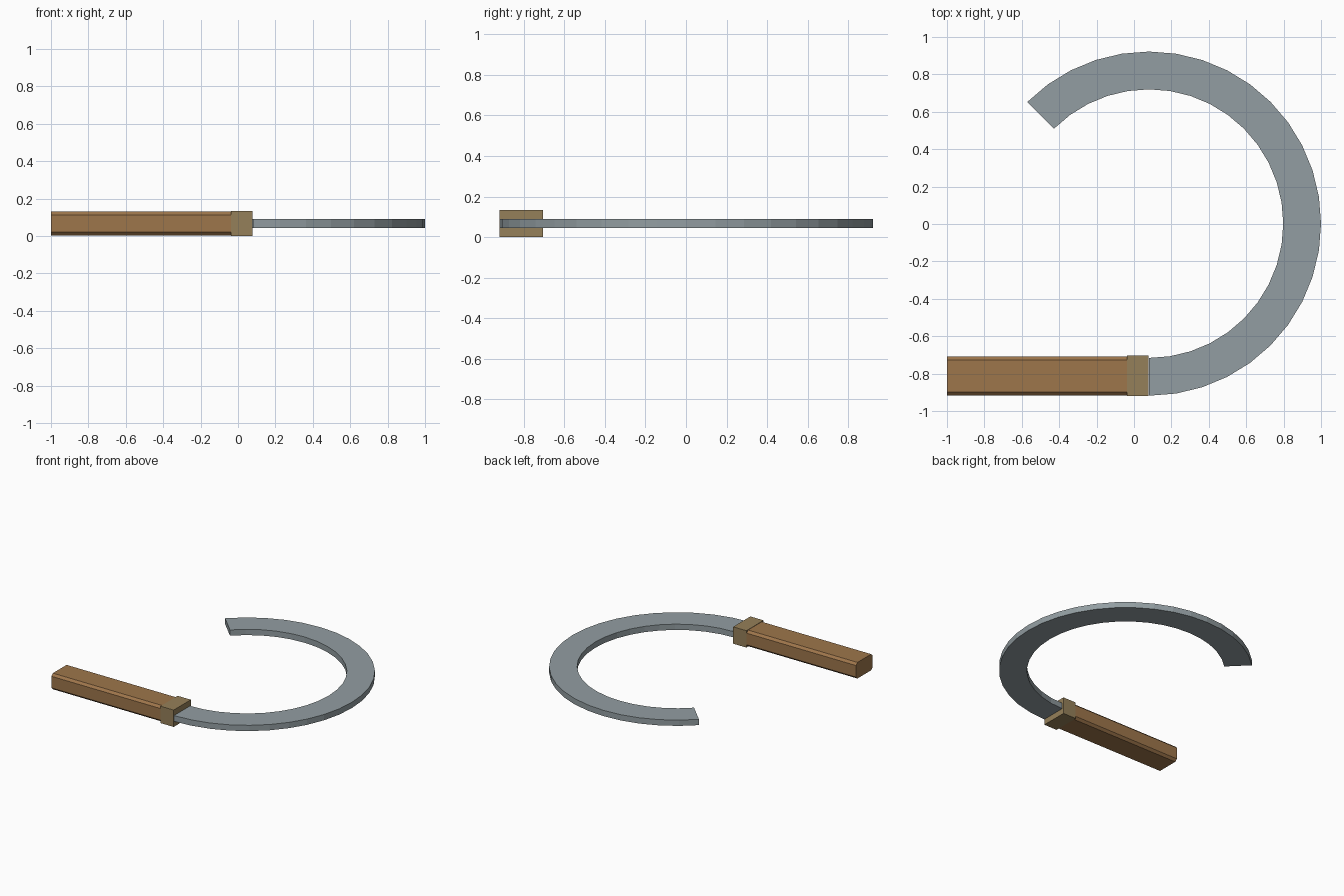
import bpy, bmesh, math

if "Cube" in bpy.data.objects:
    bpy.data.objects.remove(bpy.data.objects["Cube"])


def material(name, color):
    m = bpy.data.materials.new(name)
    m.diffuse_color = (*color, 1)
    m.use_nodes = True
    m.node_tree.nodes["Principled BSDF"].inputs["Base Color"].default_value = m.diffuse_color
    return m


def prism(name, outline, offset, mat):
    """Extrude a closed outline (list of 3D points) along an offset."""
    bm = bmesh.new()
    a = [bm.verts.new(p) for p in outline]
    b = [bm.verts.new([c + o for c, o in zip(p, offset)]) for p in outline]
    n = len(a)
    bm.faces.new(a)
    bm.faces.new(b[::-1])
    for i in range(n):
        j = (i + 1) % n
        bm.faces.new((a[j], a[i], b[i], b[j]))
    bmesh.ops.recalc_face_normals(bm, faces=bm.faces)
    me = bpy.data.meshes.new(name)
    bm.to_mesh(me)
    bm.free()
    ob = bpy.data.objects.new(name, me)
    bpy.context.collection.objects.link(ob)
    me.materials.append(mat)
    return ob


def arc_blade(name, center, r_in, r_out, a0, a1, segs, z0, z1, mat):
    """Flat ring sector with a rectangular section."""
    bm = bmesh.new()
    rings = []
    for i in range(segs + 1):
        a = math.radians(a0 + (a1 - a0) * i / segs)
        rings.append([bm.verts.new((center[0] + r * math.cos(a), center[1] + r * math.sin(a), z))
                      for r, z in ((r_in, z0), (r_out, z0), (r_out, z1), (r_in, z1))])
    for p, q in zip(rings, rings[1:]):
        for k in range(4):
            bm.faces.new((p[k], p[(k + 1) % 4], q[(k + 1) % 4], q[k]))
    bm.faces.new(rings[0])
    bm.faces.new(rings[-1])
    bmesh.ops.recalc_face_normals(bm, faces=bm.faces)
    me = bpy.data.meshes.new(name)
    bm.to_mesh(me)
    bm.free()
    ob = bpy.data.objects.new(name, me)
    bpy.context.collection.objects.link(ob)
    me.materials.append(mat)
    return ob


steel = material("steel", (0.29, 0.34, 0.36))
wood = material("wood", (0.34, 0.18, 0.07))
brass = material("brass", (0.30, 0.215, 0.10))

# curved blade
arc_blade("blade", (0.08, 0.002), 0.718, 0.92, -90, 135, 25, 0.044, 0.09, steel)

# handle: chamfered bar along x
cy, cz, hy, hz, c = -0.812, 0.067, 0.104, 0.064, 0.018
section = [(hy, hz - c), (hy - c, hz), (c - hy, hz), (-hy, hz - c),
           (-hy, c - hz), (c - hy, -hz), (hy - c, -hz), (hy, c - hz)]
prism("handle", [(-1.0, cy + y, cz + z) for y, z in section], (0.97, 0, 0), wood)

# collar between handle and blade
box = [(0.108, 0.067), (-0.108, 0.067), (-0.108, -0.067), (0.108, -0.067)]
prism("collar", [(-0.038, cy + y, cz + z) for y, z in box], (0.116, 0, 0), brass)
